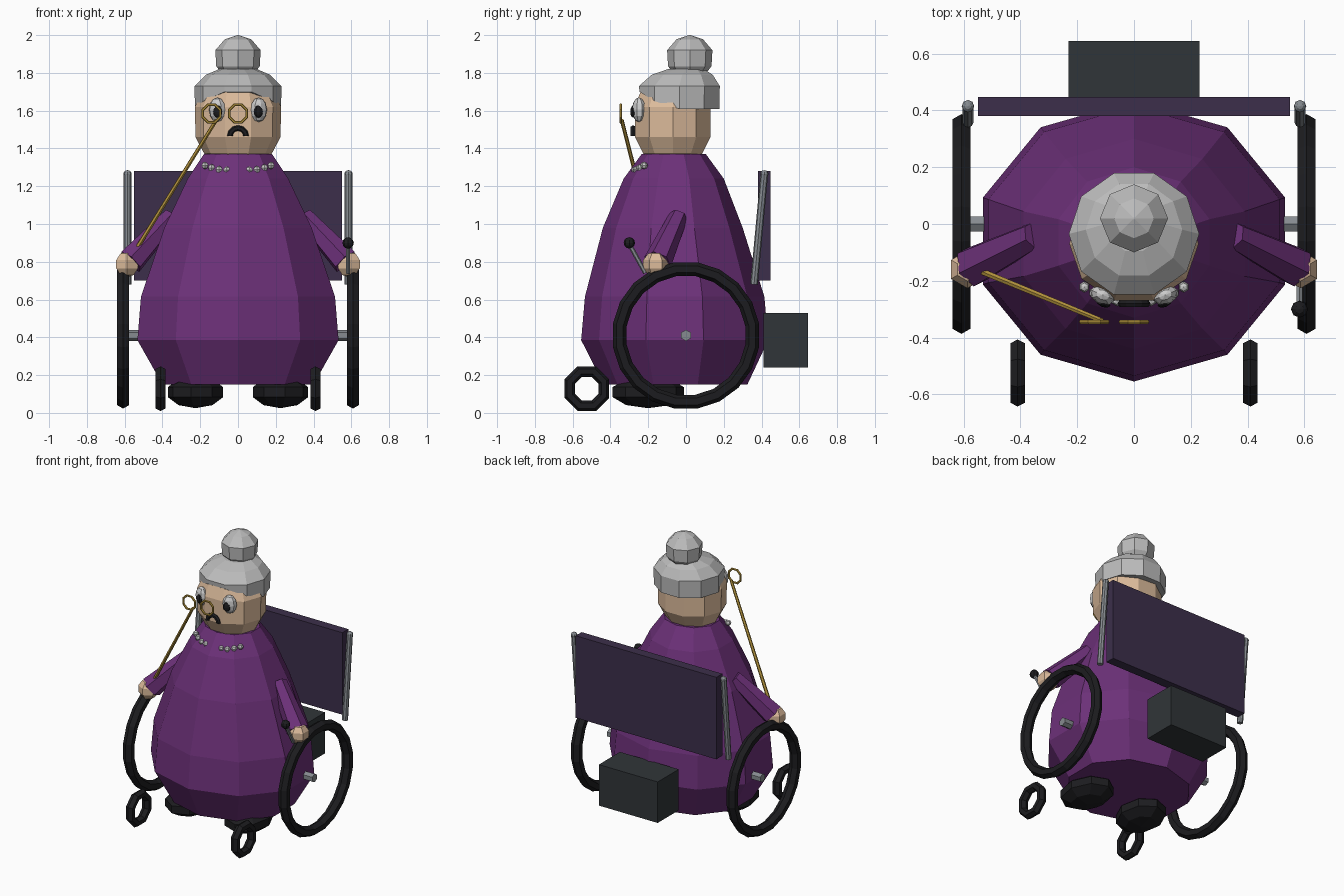
import bpy, bmesh
from math import sin, cos, pi, radians
from mathutils import Vector

if "Cube" in bpy.data.objects:
    bpy.data.objects.remove(bpy.data.objects["Cube"])


def material(name, rgb):
    m = bpy.data.materials.new(name)
    m.diffuse_color = (*rgb, 1)
    m.use_nodes = True
    m.node_tree.nodes["Principled BSDF"].inputs["Base Color"].default_value = m.diffuse_color
    return m


PURPLE = material("purple cloth", (0.15, 0.03, 0.19))
PANEL = material("dark purple", (0.045, 0.028, 0.07))
SKIN = material("skin", (0.72, 0.50, 0.33))
BLACK = material("black", (0.012, 0.012, 0.014))
BOX = material("charcoal", (0.03, 0.036, 0.04))
GOLD = material("gold", (0.48, 0.31, 0.05))
WHITE = material("white", (0.8, 0.8, 0.8))
HAIR = material("grey hair", (0.5, 0.5, 0.5))
METAL = material("metal", (0.24, 0.26, 0.28))


def build(name, verts, faces, mat):
    bm = bmesh.new()
    vs = [bm.verts.new(v) for v in verts]
    for f in faces:
        bm.faces.new([vs[i] for i in f])
    bmesh.ops.recalc_face_normals(bm, faces=bm.faces)
    return finish(name, bm, mat)


def finish(name, bm, mat):
    me = bpy.data.meshes.new(name)
    bm.to_mesh(me)
    bm.free()
    me.materials.append(mat)
    ob = bpy.data.objects.new(name, me)
    bpy.context.collection.objects.link(ob)
    return ob


def loft(name, rings, n, phase, mat, drop=None):
    """Stack of elliptical rings (z, cy, rx, ry), capped at both ends."""
    verts, faces = [], []
    for k, (z, cy, rx, ry) in enumerate(rings):
        for i in range(n):
            a = radians(phase) + 2 * pi * i / n
            p = Vector((rx * cos(a), cy + ry * sin(a), z))
            if drop and k == 0:
                p.z += drop(sin(a))
            verts.append(p)
    for k in range(len(rings) - 1):
        for i in range(n):
            j = (i + 1) % n
            faces.append((k*n + i, k*n + j, k*n + n + j, k*n + n + i))
    faces += [list(range(n)), list(range(len(verts) - n, len(verts)))]
    return build(name, verts, faces, mat)


def box(name, lo, hi, mat):
    bm = bmesh.new()
    bmesh.ops.create_cube(bm, size=1)
    lo, hi = Vector(lo), Vector(hi)
    for v in bm.verts:
        v.co = (lo + hi) / 2 + v.co * (hi - lo)
    return finish(name, bm, mat)


def ball(name, c, r, mat, u=8, v=6, rot=(0, 0, 0)):
    bm = bmesh.new()
    bmesh.ops.create_uvsphere(bm, u_segments=u, v_segments=v, radius=1)
    for p in bm.verts:
        p.co *= Vector(r)
    ob = finish(name, bm, mat)
    ob.location, ob.rotation_euler = c, rot
    return ob


def rod(name, a, b, r1, r2, mat, n=6):
    a, b = Vector(a), Vector(b)
    bm = bmesh.new()
    bmesh.ops.create_cone(bm, cap_ends=True, segments=n, radius1=r1, radius2=r2, depth=(b - a).length)
    ob = finish(name, bm, mat)
    ob.location = (a + b) / 2
    ob.rotation_euler = (b - a).to_track_quat('Z', 'Y').to_euler()
    return ob


def ring(name, c, axis, R, r, n, m, mat, sweep=2 * pi):
    """Torus or arc around the x or y axis."""
    closed = sweep > 6.28
    count = n if closed else n + 1
    verts, faces = [], []
    for i in range(count):
        a = sweep * i / n + (pi / n if closed else 0)
        for j in range(m):
            b = 2 * pi * j / m
            d, h = R + r * cos(b), r * sin(b)
            p = (h, d * cos(a), d * sin(a)) if axis == 'x' else (d * cos(a), h, d * sin(a))
            verts.append(Vector(c) + Vector(p))
    for i in range(n):
        k = (i + 1) % count
        for j in range(m):
            l = (j + 1) % m
            faces.append((i*m + j, k*m + j, k*m + l, i*m + l))
    if not closed:
        faces += [list(range(m)), list(range(n * m, n * m + m))]
    return build(name, verts, faces, mat)


# dress, head, hair and bun
loft("dress", [(0.15, -0.055, 0.42, 0.38), (0.385, -0.06, 0.56, 0.495), (0.615, -0.06, 0.54, 0.475),
               (0.98, -0.07, 0.41, 0.37), (1.24, -0.065, 0.28, 0.265), (1.37, -0.065, 0.19, 0.17)],
     10, -90, PURPLE)
loft("head", [(1.34, -0.07, 0.14, 0.13), (1.375, -0.07, 0.18, 0.165), (1.46, -0.07, 0.225, 0.21),
              (1.62, -0.07, 0.228, 0.21), (1.74, -0.065, 0.17, 0.17)], 10, 0, SKIN)
loft("hair_cap", [(1.61, -0.035, 0.228, 0.222), (1.73, -0.035, 0.23, 0.225), (1.79, -0.02, 0.17, 0.17),
                  (1.82, 0.0, 0.10, 0.10)], 10, 0, HAIR,
     drop=lambda s: 0.09 if s < -0.9 else (0.04 if s < -0.3 else 0.0))
loft("hair_bun", [(1.79, 0.02, 0.08, 0.08), (1.835, 0.02, 0.115, 0.115), (1.92, 0.02, 0.12, 0.12),
                  (1.978, 0.02, 0.07, 0.07), (2.0, 0.02, 0.004, 0.004)], 8, 0, HAIR)

# frowning mouth and handheld spectacles
ring("mouth", (0, -0.28, 1.465), 'y', 0.043, 0.015, 6, 6, BLACK, pi)
for i, x in enumerate((-0.14, 0.0)):
    ring(f"lens_rim_{i}", (x, -0.345, 1.585), 'y', 0.05, 0.008, 8, 6, GOLD)
rod("spectacle_handle", (-0.115, -0.34, 1.55), (-0.53, -0.17, 0.88), 0.01, 0.012, GOLD)

# mirrored parts
for side, s in (("left", -1), ("right", 1)):
    ball(f"{side}_eye", (s * 0.11, -0.25, 1.605), (0.047, 0.035, 0.065), WHITE, rot=(0, 0, s * 0.4))
    ball(f"{side}_pupil", (s * 0.108, -0.278, 1.595), (0.027, 0.015, 0.033), BLACK, rot=(0, 0, s * 0.4))
    for i, (x, y, z) in enumerate(((0.06, -0.27, 1.285), (0.1, -0.262, 1.288),
                                   (0.14, -0.243, 1.297), (0.175, -0.222, 1.31))):
        ball(f"{side}_pearl_{i}", (s * x, y, z), (0.02, 0.02, 0.02), WHITE, 6, 4)
    rod(f"{side}_sleeve", (s * 0.35, -0.04, 1.04), (s * 0.57, -0.15, 0.80), 0.05, 0.075, PURPLE, 6)
    ball(f"{side}_hand", (s * 0.587, -0.16, 0.787), (0.07, 0.07, 0.07), SKIN, 6, 5)
    ball(f"{side}_shoe", (s * 0.225, -0.2, 0.11), (0.155, 0.2, 0.085), BLACK, 8, 5, (0, 0, s * 0.12))
    ring(f"{side}_wheel", (s * 0.608, 0.0, 0.41), 'x', 0.355, 0.037, 20, 6, BLACK)
    ring(f"{side}_caster", (s * 0.41, -0.525, 0.128), 'x', 0.098, 0.03, 8, 6, BLACK)
    rod(f"{side}_handle_post", (s * 0.585, 0.36, 0.68), (s * 0.585, 0.415, 1.27), 0.02, 0.02, METAL, 8)
    ball(f"{side}_post_cap", (s * 0.585, 0.415, 1.265), (0.022, 0.022, 0.02), METAL)
rod("axle", (-0.6, 0, 0.41), (0.6, 0, 0.41), 0.03, 0.03, METAL)

# chair back, battery and joystick
box("backrest", (-0.55, 0.38, 0.70), (0.55, 0.447, 1.28), PANEL)
box("battery_box", (-0.23, 0.41, 0.24), (0.23, 0.645, 0.53), BOX)
rod("joystick_stem", (0.583, -0.215, 0.74), (0.583, -0.298, 0.89), 0.012, 0.012, METAL)
ball("joystick_knob", (0.583, -0.3, 0.9), (0.03, 0.03, 0.03), BLACK)
